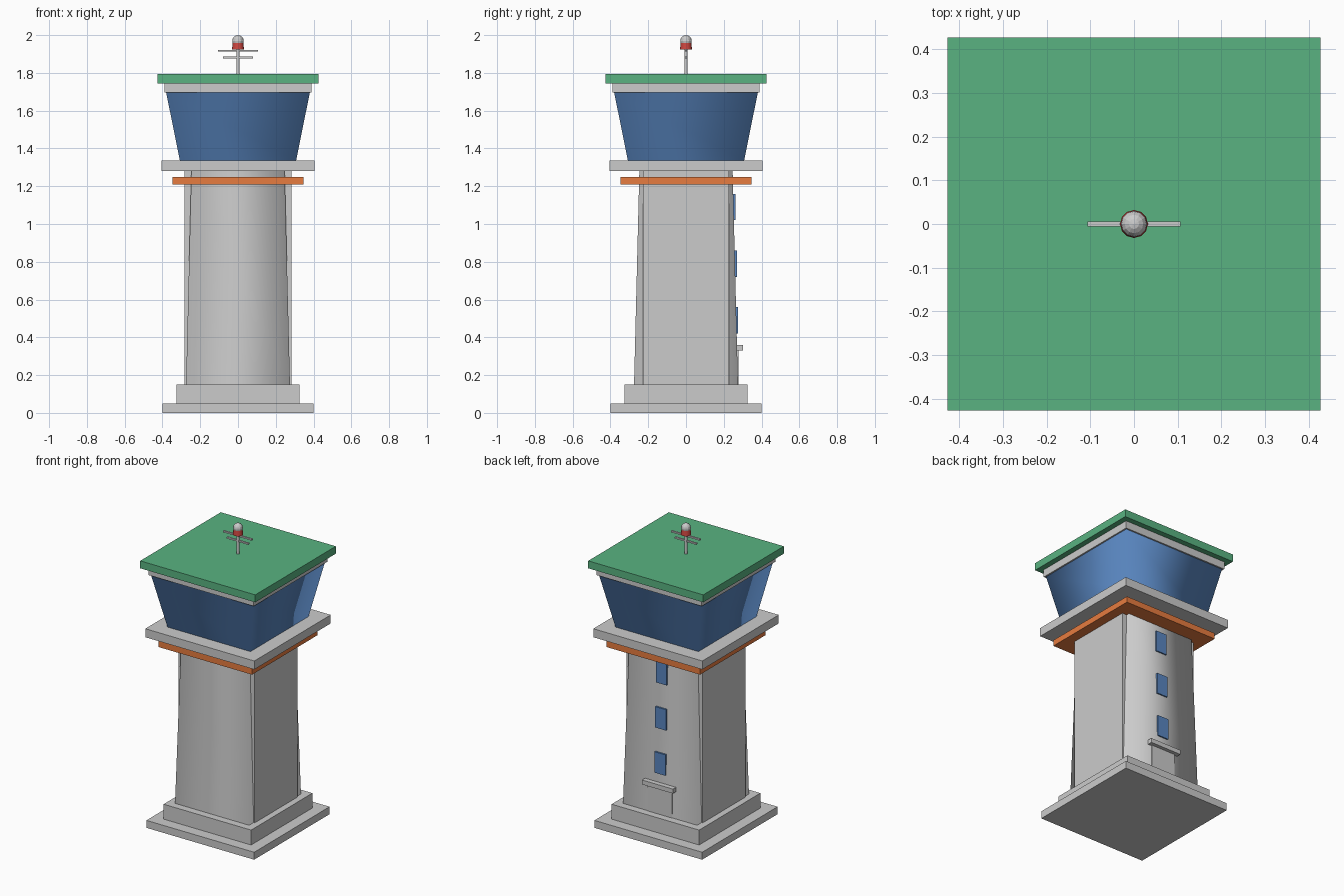
import bpy, bmesh, math
from mathutils import Matrix

if "Cube" in bpy.data.objects:
    bpy.data.objects.remove(bpy.data.objects["Cube"])


def material(name, rgb):
    m = bpy.data.materials.new(name)
    m.diffuse_color = (*rgb, 1)
    m.use_nodes = True
    m.node_tree.nodes["Principled BSDF"].inputs["Base Color"].default_value = m.diffuse_color
    return m


GREEN = material("roof_green", (0.10, 0.45, 0.22))
BLUE = material("glass_blue", (0.10, 0.24, 0.53))
ORANGE = material("band_orange", (0.80, 0.20, 0.05))
RED = material("beacon_red", (0.60, 0.06, 0.05))


def finish(name, bm, mat=None, smooth=False):
    me = bpy.data.meshes.new(name)
    for f in bm.faces:
        f.smooth = smooth and abs(f.normal.z) < 0.9
    bm.to_mesh(me)
    bm.free()
    if mat:
        me.materials.append(mat)
    ob = bpy.data.objects.new(name, me)
    bpy.context.collection.objects.link(ob)
    return ob


def box(name, lo, hi, mat=None):
    bm = bmesh.new()
    size = [b - a for a, b in zip(lo, hi)]
    mid = [(a + b) / 2 for a, b in zip(lo, hi)]
    bmesh.ops.create_cube(bm, size=1, matrix=Matrix.Translation(mid) @ Matrix.Diagonal((*size, 1)))
    return finish(name, bm, mat)


def slab(name, half, z0, z1, mat=None):
    return box(name, (-half, -half, z0), (half, half, z1), mat)


def frustum(name, sides, r0, r1, z0, z1, mat=None, smooth=True):
    """Tapered prism; for four sides r0 and r1 are half widths."""
    k = math.sqrt(2) if sides == 4 else 1
    bm = bmesh.new()
    bmesh.ops.create_cone(bm, cap_ends=True, segments=sides, radius1=r0 * k, radius2=r1 * k, depth=z1 - z0)
    if sides == 4:
        # put the flat sides square to the axes
        v = bm.verts[:][0].co
        turn = math.pi / 4 - math.atan2(v.y, v.x)
        bmesh.ops.rotate(bm, verts=bm.verts, matrix=Matrix.Rotation(turn, 3, 'Z'))
    bmesh.ops.translate(bm, verts=bm.verts, vec=(0, 0, (z0 + z1) / 2))
    bm.normal_update()
    return finish(name, bm, mat, smooth)


# Stepped base
slab("foundation", 0.40, 0, 0.05)
slab("plinth", 0.325, 0.05, 0.15)

# Tapered shaft with upright side panels
frustum("shaft", 4, 0.275, 0.247, 0.15, 1.28)
for side, s in (("left", -1), ("right", 1)):
    xs = sorted((s * 0.243, s * 0.283))
    box(side + "_panel", (xs[0], -0.227, 0.15), (xs[1], 0.227, 1.28))

# Band, walkway, glazed cab and roof
slab("orange_band", 0.348, 1.208, 1.248, ORANGE)
slab("walkway", 0.405, 1.28, 1.337)
frustum("cab_glass", 4, 0.308, 0.38, 1.337, 1.695, BLUE)
slab("roof_fascia", 0.39, 1.695, 1.745)
slab("roof", 0.427, 1.745, 1.795, GREEN)

# Stair windows up the back wall
for i, z in enumerate((0.49, 0.79, 1.09)):
    y = 0.275 - 0.028 * (z - 0.15) / 1.13
    box(f"stair_window_{i + 1}", (-0.04, y - 0.01, z - 0.07), (0.04, y + 0.01, z + 0.07), BLUE)

# Back door and canopy
box("door", (-0.09, 0.255, 0.15), (0.09, 0.278, 0.33))
box("door_canopy", (-0.115, 0.26, 0.33), (0.115, 0.302, 0.36))

# Mast, antenna bars and beacon
frustum("mast", 8, 0.009, 0.009, 1.795, 1.93)
for name, half, z in (("lower_antenna", 0.08, 1.882), ("upper_antenna", 0.106, 1.917)):
    box(name, (-half, -0.006, z - 0.005), (half, 0.006, z + 0.005))
frustum("beacon", 12, 0.032, 0.026, 1.925, 1.975, RED)
bm = bmesh.new()
bmesh.ops.create_uvsphere(bm, u_segments=12, v_segments=8, radius=0.03, matrix=Matrix.Translation((0, 0, 1.97)))
finish("beacon_cap", bm)
